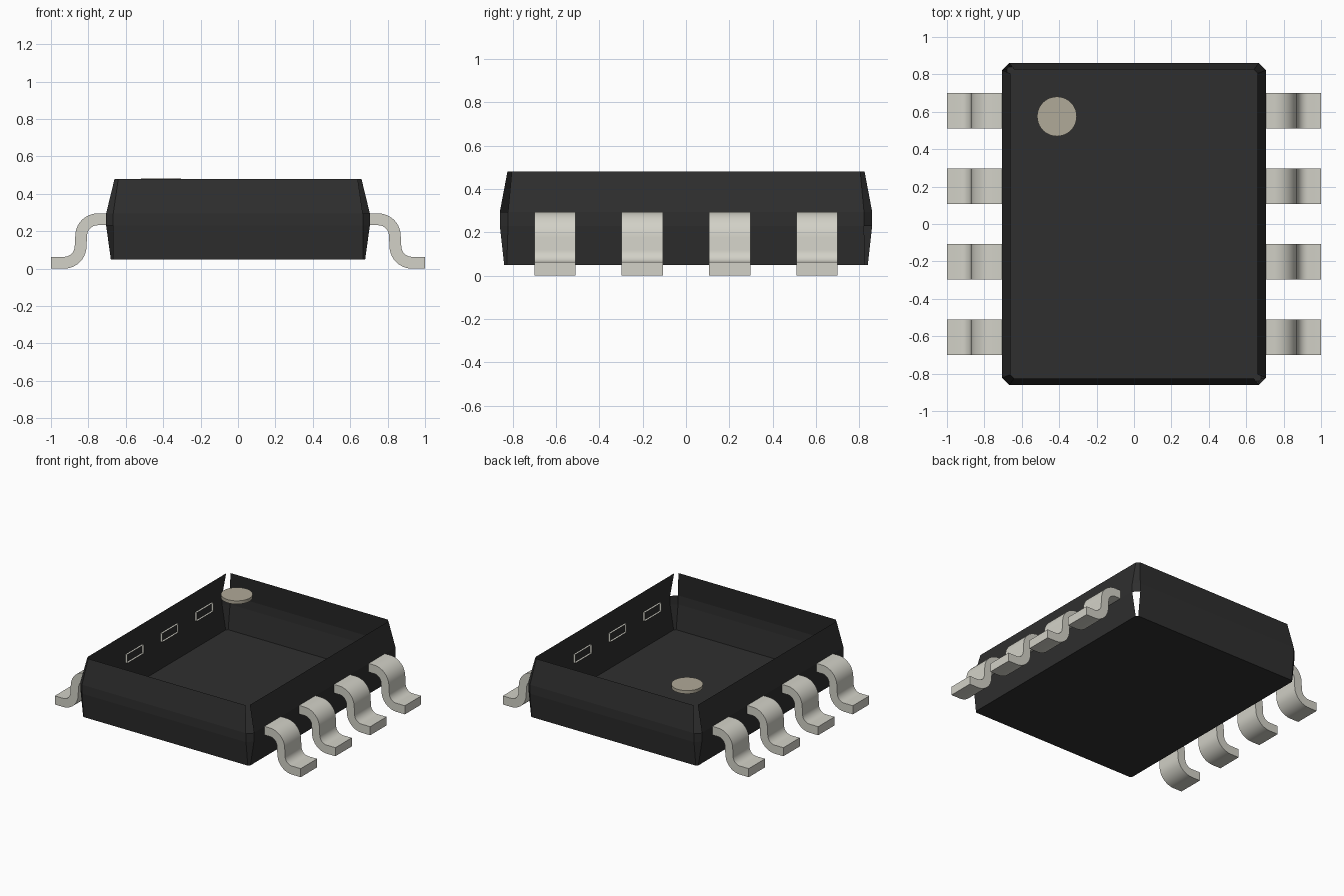
import bpy, bmesh, math

cube = bpy.data.objects.get("Cube")
if cube:
    bpy.data.objects.remove(cube, do_unlink=True)


def material(name, rgb):
    m = bpy.data.materials.new(name)
    m.use_nodes = True
    col = (*rgb, 1.0)
    m.diffuse_color = col
    bsdf = m.node_tree.nodes["Principled BSDF"]
    bsdf.inputs["Base Color"].default_value = col
    bsdf.inputs["Roughness"].default_value = 0.6
    return m


BLACK = material("black_plastic", (0.028, 0.028, 0.028))
METAL = material("tinned_metal", (0.645, 0.638, 0.572))
MARK = material("light_brown_mark", (0.435, 0.398, 0.316))


def finish(name, bm, mat, smooth=False):
    mesh = bpy.data.meshes.new(name)
    bm.to_mesh(mesh)
    bm.free()
    mesh.materials.append(mat)
    ob = bpy.data.objects.new(name, mesh)
    bpy.context.collection.objects.link(ob)
    if smooth:
        bpy.ops.object.select_all(action='DESELECT')
        bpy.context.view_layer.objects.active = ob
        ob.select_set(True)
        bpy.ops.object.shade_smooth_by_angle(angle=math.radians(30))
    return ob


# Body: open-topped shell of chamfered rings (half x, half y, chamfer, height)
LEVELS = [(0.68, 0.84, 0.012, 0.05), (0.705, 0.86, 0.038, 0.23),
          (0.705, 0.86, 0.038, 0.295), (0.66, 0.825, 0.02, 0.48)]
# Corner slits left open: (level, side)
OPEN = {(0, 1), (0, 5), (2, 3), (2, 7)}


def ring(bm, hx, hy, c, z):
    pts = [(hx, c - hy), (hx, hy - c), (hx - c, hy), (c - hx, hy)]
    pts += [(-x, -y) for x, y in pts]
    return [bm.verts.new((x, y, z)) for x, y in pts]


bm = bmesh.new()
rings = [ring(bm, *level) for level in LEVELS]
bm.faces.new(rings[0][::-1])
for k in range(3):
    a, b = rings[k], rings[k + 1]
    for i in range(8):
        j = (i + 1) % 8
        if (k, i) not in OPEN:
            bm.faces.new((a[i], a[j], b[j], b[i]))
finish("body", bm, BLACK)


# Gull-wing pin: outer and inner edges of two quarter bends, extruded in y
def arc(cx, cz, r, start, end, n=10):
    return [(cx + r * math.cos(math.radians(start + (end - start) * i / n)),
             cz + r * math.sin(math.radians(start + (end - start) * i / n)))
            for i in range(n + 1)]


BIG, SMALL = 0.12, 0.057
upper_edge = ([(0.69, 0.295)] + arc(0.75, 0.175, BIG, 90, 0)
              + arc(0.93, 0.12, SMALL, 180, 270) + [(1.0, 0.063)])
lower_edge = ([(0.69, 0.232)] + arc(0.75, 0.175, SMALL, 90, 0)
              + arc(0.93, 0.12, BIG, 180, 270) + [(1.0, 0.0)])


def pin(name, side, y, half=0.095):
    bm = bmesh.new()
    rows = [[bm.verts.new((side * x, y + dy, z)) for x, z in edge]
            for edge, dy in ((upper_edge, -half), (upper_edge, half),
                             (lower_edge, half), (lower_edge, -half))]
    for k in range(4):
        a, b = rows[k], rows[(k + 1) % 4]
        for i in range(len(a) - 1):
            bm.faces.new((a[i], a[i + 1], b[i + 1], b[i]))
    bm.faces.new([r[-1] for r in rows])  # toe cap
    bmesh.ops.recalc_face_normals(bm, faces=bm.faces)
    finish(name, bm, METAL, smooth=True)


for side, label in ((1, "left"), (-1, "right")):
    for n, y in enumerate((-0.605, -0.202, 0.202, 0.605), 1):
        pin(f"{label}_pin_{n}", side, y)

# Round orientation mark at the top rim
bm = bmesh.new()
bmesh.ops.create_cone(bm, cap_ends=True, segments=40, radius1=0.106,
                      radius2=0.106, depth=0.024)
bmesh.ops.translate(bm, verts=bm.verts, vec=(-0.412, 0.575, 0.469))
finish("orientation_mark", bm, MARK, smooth=True)
